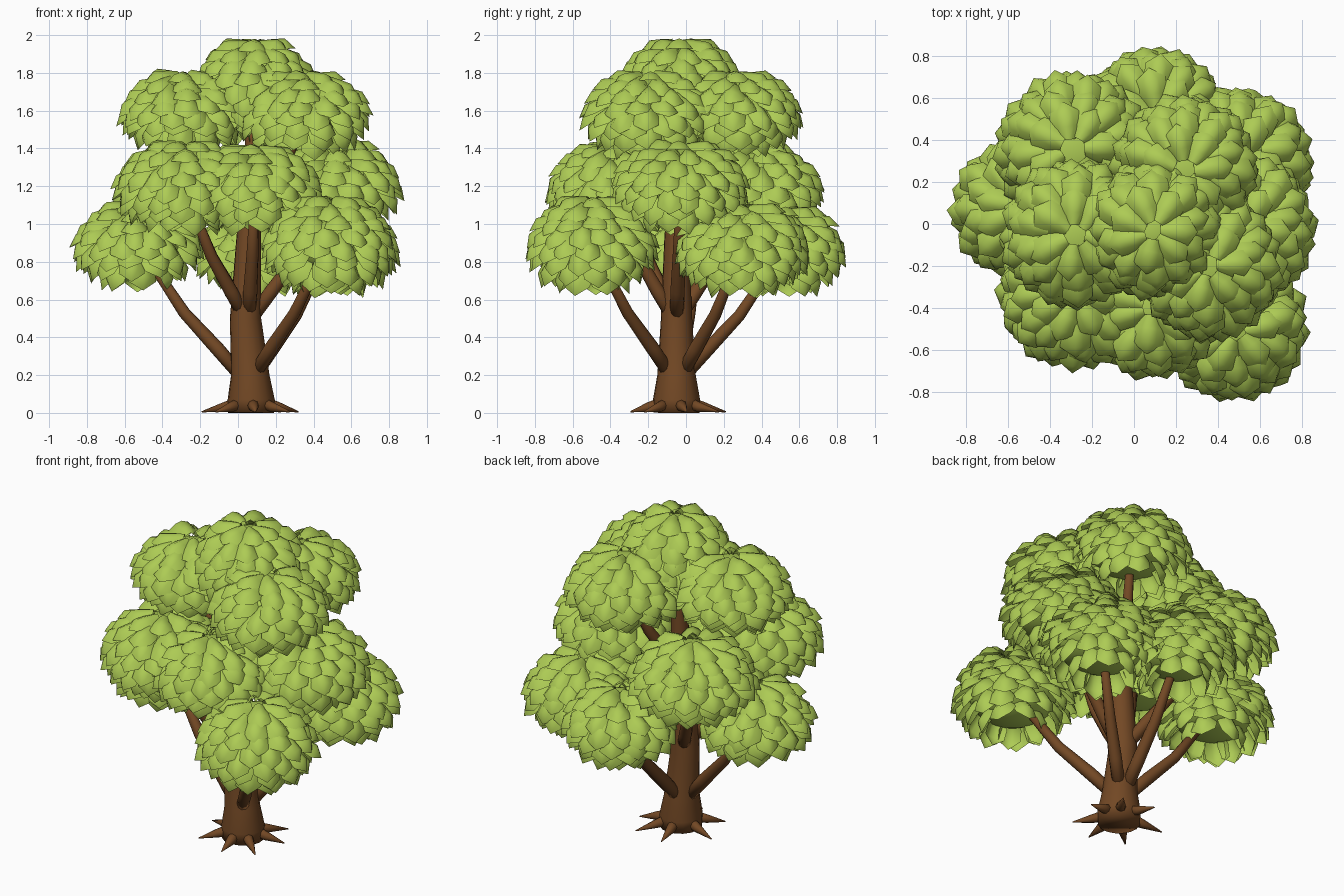
import bpy, bmesh, math, random
from mathutils import Vector

random.seed(4)
cube = bpy.data.objects.get("Cube")
if cube:
    bpy.data.objects.remove(cube, do_unlink=True)


def material(name, color):
    m = bpy.data.materials.new(name)
    m.use_nodes = True
    m.diffuse_color = color
    m.node_tree.nodes["Principled BSDF"].inputs["Base Color"].default_value = color
    return m


GREEN = material("leaf green", (0.42, 0.60, 0.09, 1))
BROWN = material("bark brown", (0.17, 0.065, 0.018, 1))
Z = Vector((0, 0, 1))


def finish(name, bm, mat):
    """Turn a bmesh into a smooth shaded object."""
    mesh = bpy.data.meshes.new(name)
    bm.to_mesh(mesh)
    bm.free()
    mesh.materials.append(mat)
    for p in mesh.polygons:
        p.use_smooth = True
    obj = bpy.data.objects.new(name, mesh)
    bpy.context.collection.objects.link(obj)
    return obj


def tube(name, points, radii, sides=12):
    """Tapered limb swept through points."""
    bm = bmesh.new()
    points = [Vector(p) for p in points]
    lean = (points[-1] - points[0]).to_track_quat('Z', 'Y')
    rings = []
    for p, r in zip(points, radii):
        rings.append([bm.verts.new(p + lean @ Vector((r * math.cos(a), r * math.sin(a), 0)))
                      for a in (math.tau * k / sides for k in range(sides))])
    for a, b in zip(rings, rings[1:]):
        for k in range(sides):
            j = (k + 1) % sides
            bm.faces.new((a[k], a[j], b[j], b[k]))
    bm.faces.new(rings[0][::-1])
    bm.faces.new(rings[-1])
    return finish(name, bm, BROWN)


def add_leaf(bm, base, along, length, width):
    """Domed, pointed leaf that droops slightly towards its tip."""
    side = along.cross(Z).normalized()
    up = side.cross(along).normalized()
    rows = []
    for u, w in ((0, 0.6), (0.35, 0.95), (0.72, 0.95)):
        row = []
        for v in (-1, -0.5, 0, 0.5, 1):
            lift = 0.36 * width * (1 - v * v) - 0.1 * length * u * u
            row.append(bm.verts.new(base + along * u * length
                                    + side * v * w * width / 2 + up * lift))
        rows.append(row)
    tip = bm.verts.new(base + along * length - up * 0.08 * length)
    for a, b in zip(rows, rows[1:]):
        for k in range(4):
            bm.faces.new((a[k], b[k], b[k + 1], a[k + 1]))
    for k in range(4):
        bm.faces.new((rows[-1][k], tip, rows[-1][k + 1]))


def leaf_cluster(name, centre, radius, height):
    """Domed core covered in rings of outward pointing leaves."""
    bm = bmesh.new()
    c = Vector(centre)
    core = radius - 0.115

    def on_core(x, y, z):
        # the upper half narrows towards its cap
        r = core * (1 - 0.12 * max(z, 0))
        return c + Vector((x * r, y * r, z * (height - (0.035 if z > 0 else 0.07))))

    bmesh.ops.create_icosphere(bm, subdivisions=3, radius=1)
    for v in bm.verts:
        v.co = on_core(*v.co)
    for ring, deg in enumerate((26, 46, 63, 79, 95, 111, 129, 152)):
        t = math.radians(deg)
        count = max(5, round(math.tau * (core * math.sin(t) + 0.03) / 0.128))
        for k in range(count):
            f = math.tau * (k + 0.5 * (ring % 2) + random.uniform(-0.2, 0.2)) / count
            base = on_core(math.sin(t) * math.cos(f), math.sin(t) * math.sin(f), math.cos(t))
            pitch = math.radians(-4 + 58 * min(1, (deg - 26) / 110) + random.uniform(-9, 9))
            yaw = f + random.uniform(-0.2, 0.2)
            along = Vector((math.cos(pitch) * math.cos(yaw), math.cos(pitch) * math.sin(yaw),
                            -math.sin(pitch)))
            add_leaf(bm, base - along * 0.05, along,
                     random.uniform(0.17, 0.195), random.uniform(0.135, 0.16))
    return finish(name, bm, GREEN)


# Foliage: centre, horizontal radius, vertical radius
clusters = {
    "lower_foliage_right": ((-0.53, 0.07, 0.90), 0.36, 0.22),
    "lower_foliage_front": ((0.48, -0.50, 0.90), 0.37, 0.25),
    "lower_foliage_left": ((0.49, 0.30, 0.88), 0.38, 0.23),
    "lower_foliage_back": ((0.10, 0.52, 0.87), 0.35, 0.22),
    "middle_foliage_right": ((-0.29, -0.33, 1.21), 0.38, 0.23),
    "middle_foliage_front": ((0.09, -0.39, 1.20), 0.37, 0.22),
    "middle_foliage_left": ((0.51, -0.03, 1.21), 0.38, 0.23),
    "middle_foliage_back": ((-0.29, 0.35, 1.20), 0.39, 0.23),
    "upper_foliage_right": ((-0.28, -0.05, 1.60), 0.37, 0.21),
    "upper_foliage_front": ((0.35, -0.20, 1.59), 0.37, 0.22),
    "upper_foliage_back": ((0.24, 0.26, 1.60), 0.37, 0.21),
    "top_foliage": ((0.09, -0.03, 1.74), 0.35, 0.24),
}
for name, (centre, radius, height) in clusters.items():
    leaf_cluster(name, centre, radius, height)

# Trunk
TX, TY = 0.055, -0.05
tube("trunk",
     [(0.07, TY, 0), (0.07, TY, 0.07), (0.065, TY, 0.2), (0.04, TY, 0.5),
      (0.055, TY, 0.9), (0.08, -0.04, 1.4), (0.08, -0.03, 1.75)],
     [0.122, 0.125, 0.102, 0.083, 0.066, 0.045, 0.03], 16)

# Branches, one for each cluster around the trunk
starts = {"lower": 0.22, "middle": 0.52, "upper": 1.0}
for name, (centre, radius, height) in clusters.items():
    tier = name.split("_")[0]
    if tier not in starts:
        continue
    end = Vector(centre)
    root = Vector((TX, TY, starts[tier]))
    flat = Vector((end.x - TX, end.y - TY, 0)).normalized()
    root += flat * (0.055 if tier == "lower" else 0.03)
    mid = root.lerp(end, 0.5) + flat * 0.02 - Z * 0.03
    tube(name.replace("foliage", "branch"),
         [root - flat * 0.02 - Z * 0.03, root.lerp(mid, 0.4), mid, end],
         [0.036, 0.038, 0.032, 0.02], 10)

# Spiky roots
for k, deg in enumerate((12, 55, 100, 165, 222, 275, 320)):
    f = math.radians(deg)
    out = Vector((math.cos(f), math.sin(f), 0))
    foot = Vector((0.07, TY, 0))
    tube("root_%d" % (k + 1),
         [foot + out * 0.07 + Z * 0.05, foot + out * 0.15 + Z * 0.03,
          foot + out * random.uniform(0.24, 0.28) + Z * 0.006],
         [0.036, 0.026, 0.003], 8)
